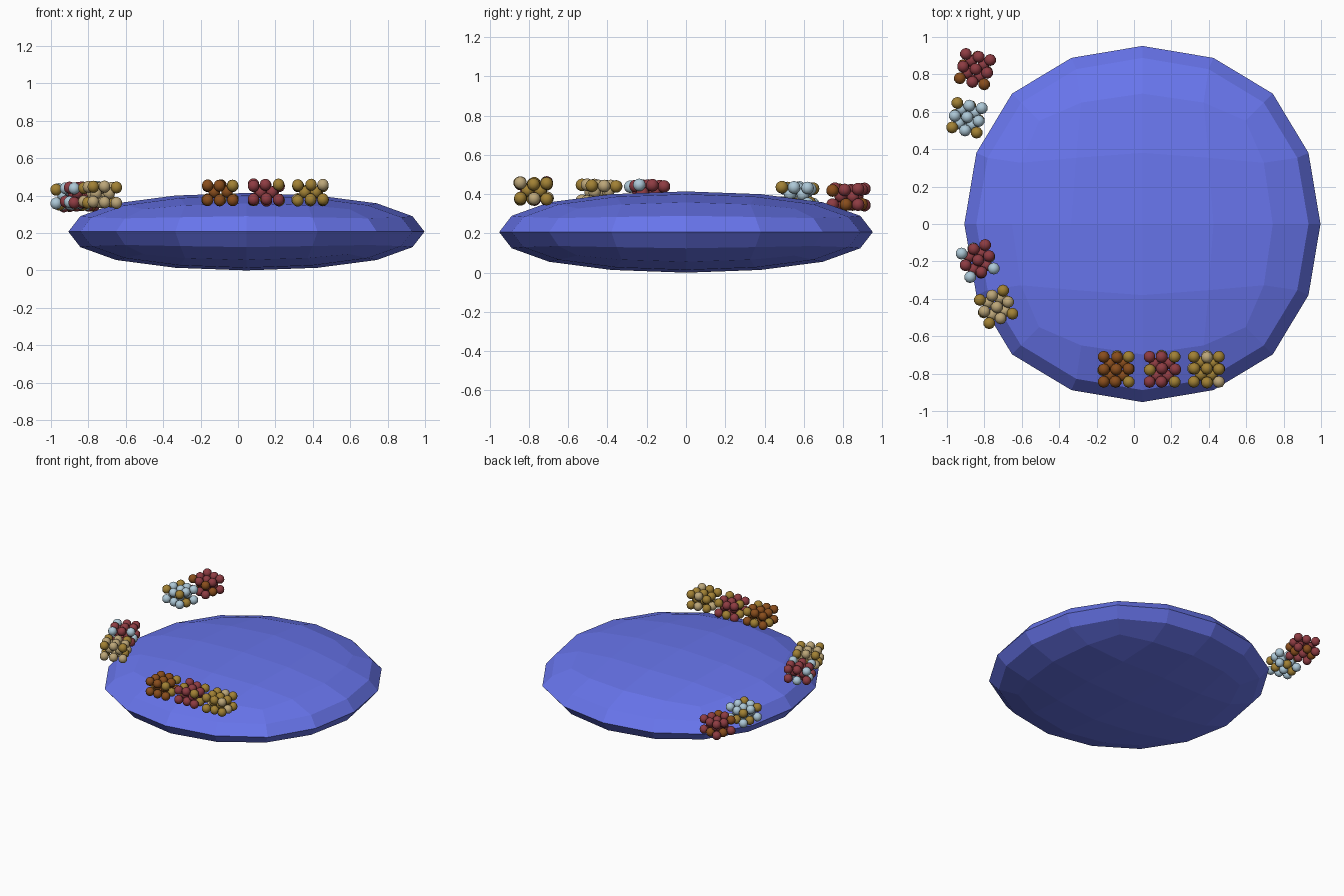
import bpy, bmesh, math, random
from mathutils import Matrix, Vector

if "Cube" in bpy.data.objects:
    bpy.data.objects.remove(bpy.data.objects["Cube"])

random.seed(4)


def material(name, rgb):
    m = bpy.data.materials.new(name)
    m.diffuse_color = (*rgb, 1)
    m.use_nodes = True
    m.node_tree.nodes["Principled BSDF"].inputs["Base Color"].default_value = m.diffuse_color
    return m


BLUE = material("blue", (0.14, 0.18, 0.85))
COL = {
    "brown": material("brown", (0.25, 0.075, 0.012)),
    "red": material("red", (0.27, 0.045, 0.055)),
    "gold": material("gold", (0.36, 0.22, 0.035)),
    "tan": material("tan", (0.5, 0.38, 0.19)),
    "pale": material("pale_blue", (0.42, 0.58, 0.68)),
}

# Flattened faceted body: a cube rounded by subdivision
bpy.ops.mesh.primitive_cube_add(size=2)
body = bpy.context.object
body.name = "lens_body"
sub = body.modifiers.new("round", "SUBSURF")
sub.levels = sub.render_levels = 2
sub.use_limit_surface = False
bpy.ops.object.modifier_apply(modifier="round")
top = max(v.co.z for v in body.data.vertices)
for v in body.data.vertices:
    v.co = Vector((v.co.x * 0.952, v.co.y * 0.952, v.co.z * 0.207)) / top
body.location = (0.045, 0, 0.207)
body.data.materials.append(BLUE)
bpy.ops.object.shade_flat()

R, P = 0.032, 0.067   # bead radius and spacing

# Bead layout: full lower grid, offset middle, upper grid
LAYOUT = [(i, j, 0.0) for i in (-1, 0, 1) for j in (-1, 0, 1)]
LAYOUT += [(i, j, 0.045) for i in (-.5, .5) for j in (-.5, .5)]
LAYOUT += [(i, j, 0.078) for i in (-1, 0, 1) for j in (-1, 0, 1)]


def cluster(name, x, y, z, turn, main, accent, corners):
    """Pile of beads; corners lists upper-grid cells in the accent colour."""
    bm = bmesh.new()
    rot = Matrix.Rotation(math.radians(turn), 4, 'Z')
    for i, j, h in LAYOUT:
        jit = [random.uniform(-0.005, 0.005) for _ in range(3)]
        c = rot @ Vector((i * P, j * P, h + R + jit[2] + 0.003))
        if abs(i) != 1 or abs(j) != 1:
            c += Vector((jit[0], jit[1], 0))
        res = bmesh.ops.create_uvsphere(bm, u_segments=10, v_segments=10, radius=R,
                                        matrix=Matrix.Translation(c))
        side_low = h == 0 and abs(i) + abs(j) == 1 and j != -1
        use = (h > 0.05 and (i, j) in corners) or side_low
        for f in {f for v in res["verts"] for f in v.link_faces}:
            f.material_index = int(use)
            f.smooth = True
    me = bpy.data.meshes.new(name)
    bm.to_mesh(me)
    bm.free()
    me.materials.append(COL[main])
    me.materials.append(COL[accent])
    ob = bpy.data.objects.new(name, me)
    ob.location = (x, y, z)
    bpy.context.collection.objects.link(ob)


NW, NE, SE, SW = (-1, 1), (1, 1), (1, -1), (-1, -1)

# Front row of three
cluster("front_cluster_left", -0.095, -0.777, 0.342, 0, "brown", "gold", [NE, SE])
cluster("front_cluster_middle", 0.15, -0.777, 0.342, 0, "red", "gold", [NE, SE, (-1, 0)])
cluster("front_cluster_right", 0.387, -0.777, 0.342, 0, "gold", "tan", [SE, (0, 1)])
# Left pair
cluster("left_cluster_rear", -0.836, -0.198, 0.33, 20, "red", "pale", [NW, SE, SW])
cluster("left_cluster_front", -0.737, -0.443, 0.33, 22, "tan", "gold", [NW, NE, SE, SW])
# Rear left pair
cluster("rear_cluster_front", -0.893, 0.568, 0.318, -12, "pale", "gold", [SW, SE, NW])
cluster("rear_cluster_rear", -0.85, 0.828, 0.31, -14, "red", "brown", [SW, SE])
